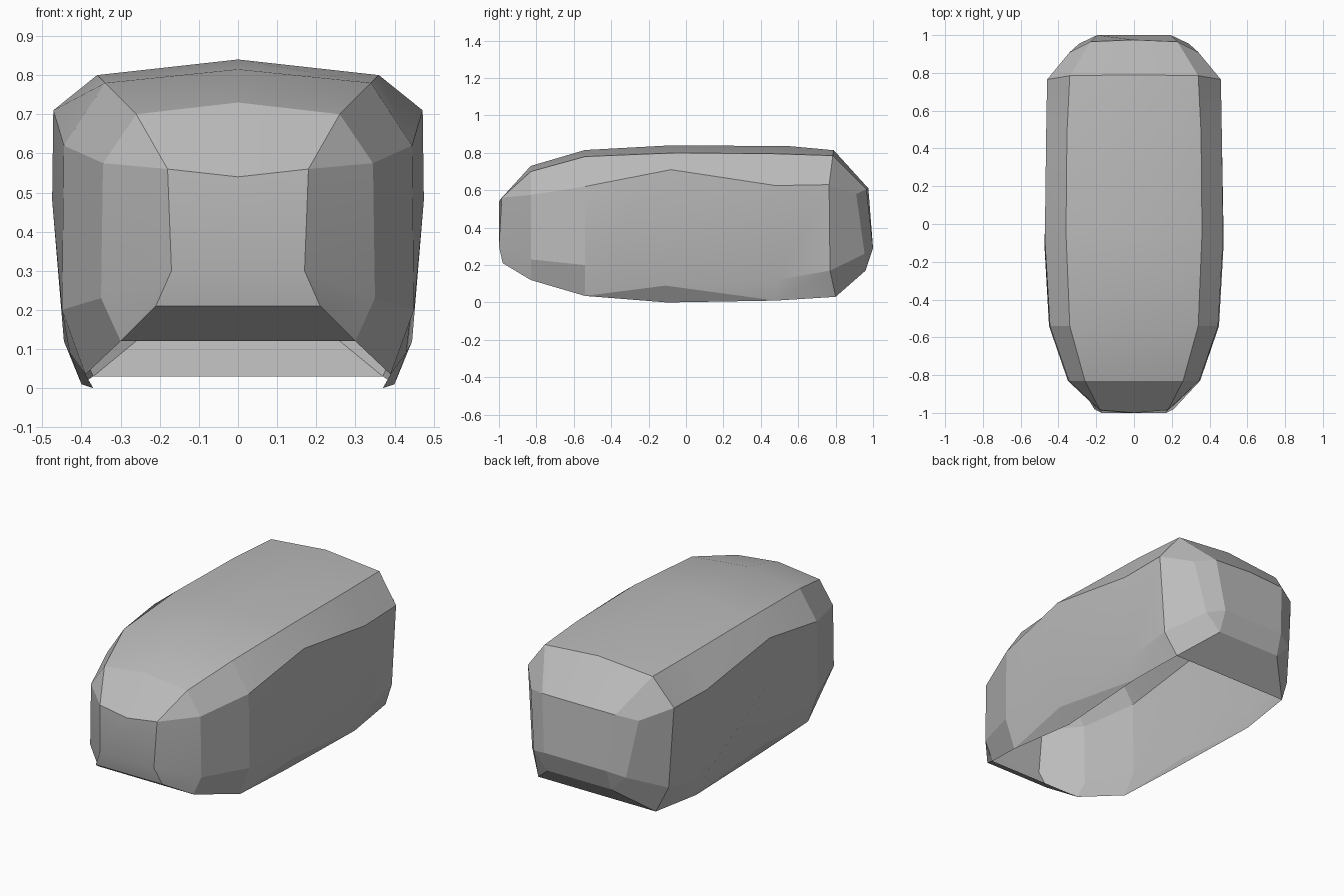
import bpy, bmesh, math

default = bpy.data.objects.get("Cube")
if default:
    bpy.data.objects.remove(default, do_unlink=True)

# Half cross-sections from nose to tail, each listed as
# rim, fold, side, upper side, shoulder, crown
nose_rim, nose_corner = (.21, -.98, .21), (.18, -.985, .56)
front_rim, wheel_rim = (.3, -.83, .12), (.39, -.54, .035)
back_rim, tail_rim = (.4, .48, .01), (.37, .8, .03)
tail_low, tail_corner, tail_crown = (.2, .96, .17), (.23, .965, .605), (0, .975, .61)
sections = [
    [nose_rim, nose_rim, (.17, -1, .3), nose_corner, nose_corner, (0, -1, .54)],
    [front_rim, front_rim, (.35, -.83, .23), (.345, -.83, .575), (.26, -.83, .7), (0, -.83, .73)],
    [wheel_rim, wheel_rim, (.45, -.54, .2), (.445, -.54, .62), (.34, -.54, .78), (0, -.54, .815)],
    [(.37, -.1, 0), (.43, -.11, .09), (.475, -.1, .48), (.472, -.08, .71), (.36, -.05, .8), (0, -.08, .84)],
    [back_rim, back_rim, (.445, .48, .12), (.465, .48, .625), (.355, .48, .795), (0, .55, .836)],
    [tail_rim, tail_rim, (.43, .77, .17), (.46, .765, .63), (.34, .785, .785), (0, .79, .814)],
    [tail_low, tail_low, (.29, .955, .26), (.34, .91, .58), tail_corner, tail_crown],
    [tail_low, tail_low, (.195, 1, .29), tail_corner, tail_corner, tail_crown],
]

bm = bmesh.new()
rings = []
for half in sections:
    mirrored = [(-x, y, z) for x, y, z in reversed(half[:-1])]
    rings.append([bm.verts.new(p) for p in half + mirrored])

# Skin between neighbouring sections, open underneath
for a, b in zip(rings, rings[1:]):
    for i in range(len(a) - 1):
        bm.faces.new((a[i], b[i], b[i + 1], a[i + 1]))

# Nose and tail plates
for ring in (rings[0], rings[-1]):
    bm.faces.new((ring[1], ring[2], ring[-3], ring[-2]))
    bm.faces.new(ring[2:-2])

# Chin and tail undersides that end at the opening
for a, b in ((rings[0], rings[1]), (rings[-3], rings[-2])):
    bm.faces.new((a[0], a[-1], b[-1], b[0]))

bmesh.ops.remove_doubles(bm, verts=bm.verts, dist=.0005)
bmesh.ops.recalc_face_normals(bm, faces=bm.faces)

# An open shell can be oriented inward, so check the crown
crown = max(bm.faces, key=lambda f: f.calc_center_median().z)
if crown.normal.z < 0:
    bmesh.ops.reverse_faces(bm, faces=bm.faces)

mesh = bpy.data.meshes.new("body_shell")
bm.to_mesh(mesh)
bm.free()
shell = bpy.data.objects.new("body_shell", mesh)
bpy.context.collection.objects.link(shell)

# Plain grey finish
grey = bpy.data.materials.new("plain_grey")
grey.use_nodes = True
colour = (.5, .5, .5, 1)
grey.diffuse_color = colour
grey.node_tree.nodes["Principled BSDF"].inputs["Base Color"].default_value = colour
mesh.materials.append(grey)

bpy.ops.object.select_all(action='DESELECT')
shell.select_set(True)
bpy.context.view_layer.objects.active = shell
bpy.ops.object.shade_smooth_by_angle(angle=math.radians(15))
